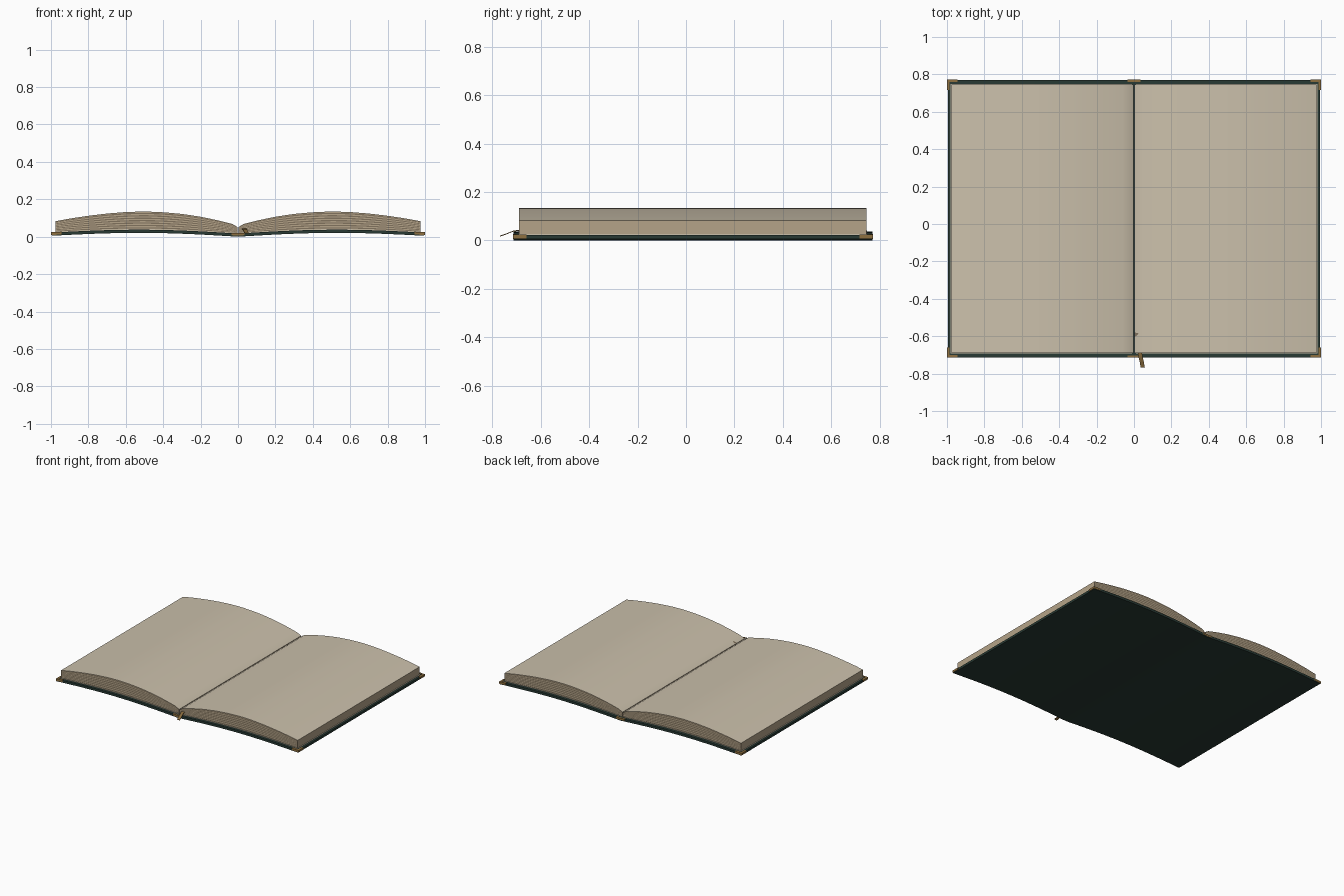
import bpy, bmesh, math
from mathutils import Vector

if "Cube" in bpy.data.objects:
    bpy.data.objects.remove(bpy.data.objects["Cube"], do_unlink=True)


def material(name, rgb):
    m = bpy.data.materials.new(name)
    m.use_nodes = True
    m.diffuse_color = (*rgb, 1)
    bsdf = m.node_tree.nodes["Principled BSDF"]
    bsdf.inputs["Base Color"].default_value = (*rgb, 1)
    bsdf.inputs["Roughness"].default_value = 0.8
    return m


paper = material("paper cream", (0.60, 0.53, 0.41))
edge_light = material("page edge tan", (0.46, 0.37, 0.25))
edge_dark = material("page edge brown", (0.22, 0.17, 0.11))
green = material("cover dark green", (0.021, 0.042, 0.034))
gold = material("antique gold", (0.27, 0.16, 0.05))

# Page surface profile from gutter to fore edge
PAGE = [(0.003, 0.052), (0.03, 0.068), (0.1, 0.086), (0.2, 0.107), (0.3, 0.122),
        (0.4, 0.131), (0.5, 0.135), (0.6, 0.132), (0.7, 0.124), (0.8, 0.112),
        (0.9, 0.097), (0.975, 0.083)]


def page_top(x):
    x = abs(x)
    for (x0, z0), (x1, z1) in zip(PAGE, PAGE[1:]):
        if x <= x1:
            return z0 + (z1 - z0) * (x - x0) / (x1 - x0)
    return PAGE[-1][1]


def cover_bottom(x):
    # Each board bows up gently between the spine and its outer edge
    return 0.018 * math.sin(math.pi * min(abs(x), 1)) + 0.005 * abs(x)


def cover_top(x):
    return cover_bottom(x) + 0.017


def span(a, b, n):
    return [a + (b - a) * i / n for i in range(n + 1)]


def finish(name, bm, mats, smooth=True):
    bmesh.ops.recalc_face_normals(bm, faces=bm.faces)
    mesh = bpy.data.meshes.new(name)
    bm.to_mesh(mesh)
    bm.free()
    for m in mats:
        mesh.materials.append(m)
    ob = bpy.data.objects.new(name, mesh)
    bpy.context.collection.objects.link(ob)
    if smooth:
        bpy.ops.object.select_all(action="DESELECT")
        ob.select_set(True)
        bpy.context.view_layer.objects.active = ob
        bpy.ops.object.shade_smooth_by_angle(angle=math.radians(30))
    return ob


def slab(name, xs, low, high, y0, y1, mats, layers=1, rule=None):
    """Curved slab between two height functions, with layered edges."""
    bm = bmesh.new()
    rings = []
    for y in (y0, y1):
        rings.append([[bm.verts.new((x, y, low(x) + (high(x) - low(x)) * k / layers))
                       for x in xs] for k in range(layers + 1)])
    front, back = rings
    n = len(xs) - 1

    def face(verts, kind, k):
        f = bm.faces.new(verts)
        f.material_index = rule(kind, k) if rule else 0

    for k in range(layers):
        for g in rings:
            for i in range(n):
                face((g[k][i], g[k][i + 1], g[k + 1][i + 1], g[k + 1][i]), "end", k)
        for i in (0, n):
            face((front[k][i], back[k][i], back[k + 1][i], front[k + 1][i]), "side", k)
    for k in (0, layers):
        for i in range(n):
            face((front[k][i], front[k][i + 1], back[k][i + 1], back[k][i]), "sheet", k)
    return finish(name, bm, mats)


def page_rule(kind, k):
    if kind == "sheet":
        return 0
    return 1 + k % 2 if kind == "end" else 1


# Cover: two bowed boards joined at the spine
slab("cover", span(-0.995, 0.995, 48), cover_bottom, cover_top, -0.713, 0.77, [green])

for side, s in (("left", 1), ("right", -1)):
    # Page blocks with visible leaves at head and tail
    xs = [s * p[0] for p in PAGE[:2]] + [s * x for x in span(0.06, 0.975, 28)]
    slab(side + "_page_block", xs, cover_top, page_top, -0.69, 0.745,
         [paper, edge_light, edge_dark], 15, page_rule)
    # Endpaper showing as a pale line under the block
    slab(side + "_endpaper", [s * x for x in span(0.01, 0.98, 24)],
         lambda x: cover_top(x) - 0.001, lambda x: cover_top(x) + 0.003,
         -0.693, 0.748, [paper])
    # Gold corner guards: an L of two strips, wrapped over the board edge
    for end, y_out, d in (("front", -0.715, 1), ("back", 0.772, -1)):
        for part, x_in, depth in (("long", 0.945, 0.014), ("short", 0.986, 0.055)):
            ys = sorted((y_out, y_out + d * depth))
            slab(f"{side}_{end}_corner_{part}", [s * x for x in span(x_in, 1.0, 3)],
                 lambda x: cover_bottom(x) + 0.004, lambda x: cover_top(x) + 0.002,
                 ys[0], ys[1], [gold])

# Gold trims at head and tail of the spine
for end, y0, y1 in (("front", -0.715, -0.703), ("back", 0.76, 0.772)):
    slab(end + "_spine_trim", span(-0.035, 0.035, 4),
         lambda x: cover_bottom(x) + 0.006, lambda x: cover_top(x) + 0.002,
         y0, y1, [gold])

# Ribbon marker: a thin strip emerging below the block and drooping at the front
path = [Vector(p) for p in ((0.02, -0.6, 0.045), (0.03, -0.68, 0.042), (0.036, -0.715, 0.036),
                            (0.042, -0.74, 0.026), (0.047, -0.768, 0.016))]
bm = bmesh.new()
rows = [[bm.verts.new(p + Vector((dx, 0, dz))) for dx, dz in
         ((-0.011, 0), (0.011, 0), (0.011, 0.004), (-0.011, 0.004))] for p in path]
for a, b in zip(rows, rows[1:]):
    for i in range(4):
        j = (i + 1) % 4
        bm.faces.new((a[i], a[j], b[j], b[i]))
bm.faces.new(rows[0])
bm.faces.new(rows[-1])
finish("ribbon_marker", bm, [gold])

# Small fold of ribbon peeking out of the gutter
bm = bmesh.new()
tip = [bm.verts.new((x, y, page_top(x) + 0.003))
       for x, y in ((0.004, -0.58), (0.026, -0.585), (0.004, -0.605))]
bm.faces.new(tip)
finish("ribbon_fold", bm, [edge_dark], smooth=False)
